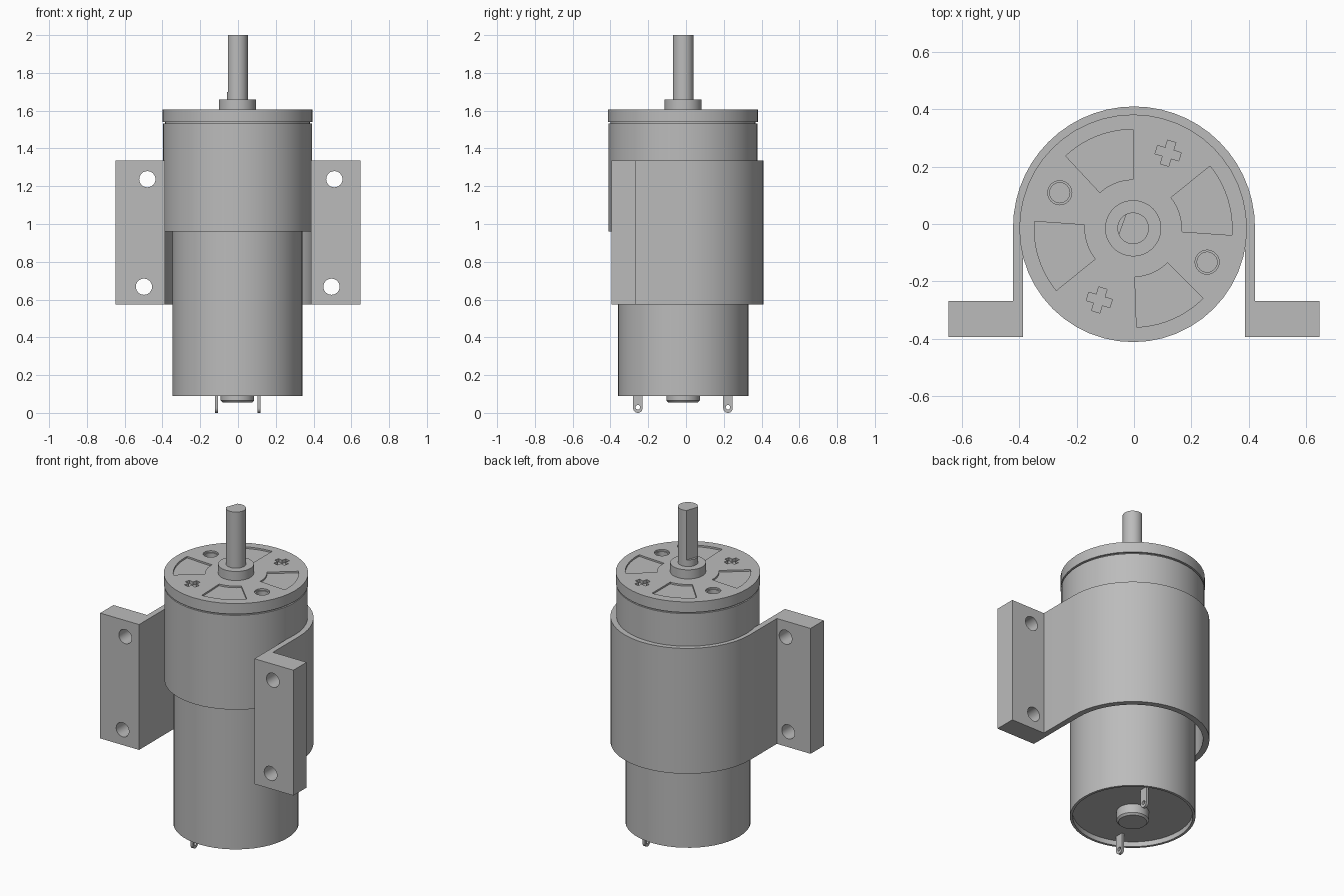
import bpy, bmesh
from math import sin, cos, pi, radians
from mathutils import Matrix, Vector

cube = bpy.data.objects.get("Cube")
if cube:
    bpy.data.objects.remove(cube, do_unlink=True)

AX, AY = -0.003, -0.015          # motor axis
AXIS = Matrix.Translation((AX, AY, 0))
SEG = 48

grey = bpy.data.materials.new("metal_grey")
grey.use_nodes = True
grey.diffuse_color = (0.5, 0.5, 0.5, 1)
grey.node_tree.nodes["Principled BSDF"].inputs["Base Color"].default_value = (0.5, 0.5, 0.5, 1)


def finish(name, bm, matrix):
    bmesh.ops.recalc_face_normals(bm, faces=bm.faces)
    bm.transform(matrix)
    mesh = bpy.data.meshes.new(name)
    bm.to_mesh(mesh)
    bm.free()
    mesh.materials.append(grey)
    obj = bpy.data.objects.new(name, mesh)
    bpy.context.collection.objects.link(obj)
    return obj


def prism(name, pts, lo, hi, matrix=Matrix()):
    """Extrude a flat outline from lo to hi."""
    bm = bmesh.new()
    face = bm.faces.new([bm.verts.new((x, y, lo)) for x, y in pts])
    ext = bmesh.ops.extrude_face_region(bm, geom=[face])["geom"]
    bmesh.ops.translate(bm, vec=(0, 0, hi - lo),
                        verts=[v for v in ext if isinstance(v, bmesh.types.BMVert)])
    return finish(name, bm, matrix)


def lathe(name, profile):
    """Turn a closed (radius, z) profile, which starts and ends on the axis."""
    bm = bmesh.new()
    verts = [bm.verts.new((r, 0, z)) for r, z in profile]
    edges = [bm.edges.new(pair) for pair in zip(verts, verts[1:])]
    bmesh.ops.spin(bm, geom=verts + edges, cent=(0, 0, 0), axis=(0, 0, 1),
                   angle=2 * pi, steps=SEG)
    bmesh.ops.remove_doubles(bm, verts=bm.verts, dist=0.0002)
    return finish(name, bm, AXIS)


def arc(r, a0, a1, n, cx=0, cy=0):
    return [(cx + r * cos(radians(a0 + (a1 - a0) * i / n)),
             cy + r * sin(radians(a0 + (a1 - a0) * i / n))) for i in range(n + 1)]


def circle(r, cx=0, cy=0, n=24):
    return arc(r, 0, 360, n, cx, cy)[:-1]


def select(obj):
    bpy.ops.object.select_all(action='DESELECT')
    bpy.context.view_layer.objects.active = obj
    obj.select_set(True)


def cut(obj, cutters):
    select(obj)
    for c in cutters:
        mod = obj.modifiers.new("cut", 'BOOLEAN')
        mod.operation, mod.solver, mod.object = 'DIFFERENCE', 'EXACT', c
        bpy.ops.object.modifier_apply(modifier=mod.name)
    for c in cutters:
        bpy.data.objects.remove(c, do_unlink=True)


parts = []

# Motor can with recessed end and bearing boss
parts.append(lathe("motor_can", [
    (0, 0.055), (0.078, 0.055), (0.089, 0.066), (0.089, 0.12), (0.33, 0.12),
    (0.33, 0.09), (0.345, 0.09), (0.345, 0.97), (0, 0.97)]))

# Gearbox body and its cap, with a thin seam between them
parts.append(lathe("gearbox_body", [
    (0, 0.96), (0.394, 0.96), (0.394, 1.532), (0.384, 1.532), (0.384, 1.545), (0, 1.545)]))
cap = lathe("gearbox_cap", [(0, 1.541), (0.397, 1.541), (0.397, 1.605), (0, 1.605)])
parts.append(cap)

# Cap recesses: four sectors, two stepped screw holes, two cross sockets
TOP = 1.605
cutters = []
for start in (90, 176, 272, 356):
    pts = arc(0.345, start, start + 43, 10) + arc(0.17, start + 43, start, 10)
    cutters.append(prism("sector_cutter", pts, TOP - 0.01, TOP + 0.05, AXIS))
for x, y in ((-0.256, 0.124), (0.258, -0.118)):
    cutters.append(prism("hole_cutter", circle(0.042, x, y), TOP - 0.01, TOP + 0.05, AXIS))
    cutters.append(prism("bore_cutter", circle(0.035, x, y), TOP - 0.05, TOP + 0.04, AXIS))
w, h = 0.015, 0.043
cross = []
for k in range(4):
    cross += [Matrix.Rotation(k * pi / 2, 2) @ Vector(p) for p in ((h, -w), (h, w), (w, w))]
for x, y in ((0.122, 0.262), (-0.118, -0.25)):
    place = AXIS @ Matrix.Translation((x, y, 0)) @ Matrix.Rotation(radians(-17), 4, 'Z')
    cutters.append(prism("cross_cutter", cross, TOP - 0.02, TOP + 0.05, place))
cut(cap, cutters)

# Output collar and D-shaped shaft
parts.append(lathe("shaft_collar", [(0, 1.6), (0.098, 1.6), (0.098, 1.66), (0, 1.66)]))
parts.append(prism("shaft_base", circle(0.055, n=32), 1.65, 1.7, AXIS))
parts.append(prism("output_shaft", arc(0.055, 160 + 43, 160 + 317, 28), 1.7, 2.0, AXIS))

# Mounting bracket: strap around the back with an ear on each side
CY, OUT, INN, EAR, FRONT, BACK = -0.012, 0.422, 0.387, 0.648, -0.395, -0.268
outline = ([(INN, FRONT), (EAR, FRONT), (EAR, BACK), (OUT, BACK)]
           + arc(OUT, 0, 180, 28, 0, CY)
           + [(-OUT, BACK), (-EAR, BACK), (-EAR, FRONT), (-INN, FRONT)]
           + arc(INN, 180, 0, 28, 0, CY))
bracket = prism("mounting_bracket", outline, 0.575, 1.335)
parts.append(bracket)
to_y = Matrix.Rotation(pi / 2, 4, 'X')      # outline in x,z; extrudes towards -y
cut(bracket, [prism("ear_hole_cutter", circle(0.043, x, z), 0.2, 0.5, to_y)
              for x, z in ((-0.48, 1.237), (-0.498, 0.668), (0.51, 1.237), (0.495, 0.668))])

# Two solder tabs with eyelets
to_x = Matrix(((0, 0, 1, 0), (1, 0, 0, 0), (0, 1, 0, 0), (0, 0, 0, 1)))
for side, x, y in (("right", -0.115, -0.255), ("left", 0.11, 0.222)):
    place = Matrix.Translation((x, y, 0)) @ to_x
    tab = prism("solder_tab_" + side, arc(0.025, 180, 360, 12, 0, 0.025)
                + [(0.025, 0.13), (-0.025, 0.13)], -0.008, 0.008, place)
    cut(tab, [prism("eyelet_cutter", circle(0.012, 0, 0.03, 16), -0.05, 0.05, place)])
    parts.append(tab)

# Smooth round walls, keep hard edges
for obj in parts:
    select(obj)
    bpy.ops.object.shade_smooth_by_angle(angle=radians(30))
